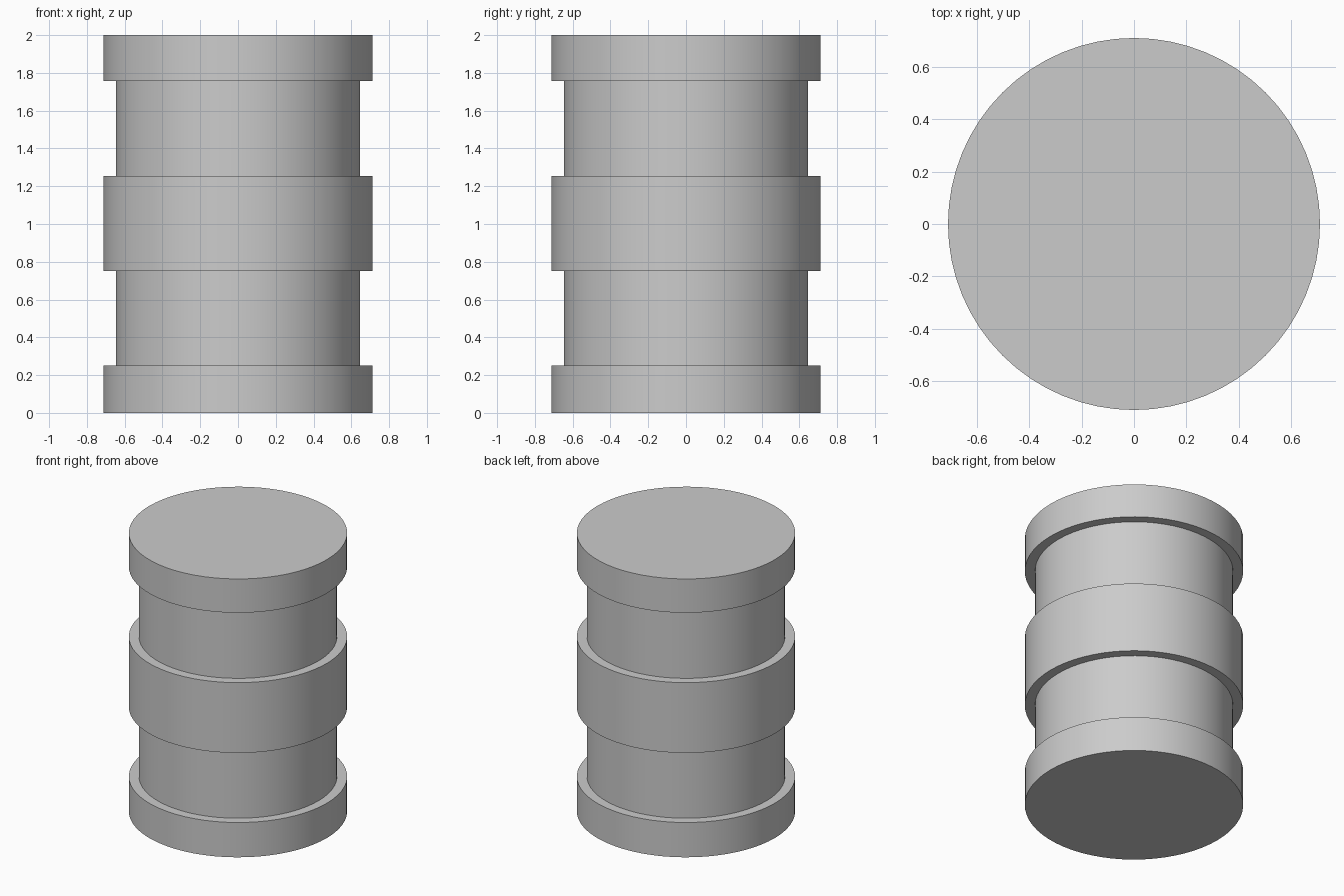
import bpy
import bmesh
import math

cube = bpy.data.objects.get("Cube")
if cube:
    bpy.data.objects.remove(cube, do_unlink=True)

SEGMENTS = 64
BAND_RADIUS = 0.711
BODY_RADIUS = 0.645

grey = bpy.data.materials.new("plain grey")
grey.use_nodes = True
colour = (0.6, 0.6, 0.6, 1)
grey.diffuse_color = colour
grey.node_tree.nodes["Principled BSDF"].inputs["Base Color"].default_value = colour

# Stepped outline of the drum: rims at both ends and a wide middle band
levels = [0, 0.25, 0.75, 1.255, 1.757, 2]
outline = []
for i in range(len(levels) - 1):
    radius = BODY_RADIUS if i % 2 else BAND_RADIUS
    outline += [(radius, levels[i]), (radius, levels[i + 1])]

# Lathe the outline into one closed skin
bm = bmesh.new()
rings = []
for radius, z in outline:
    ring = []
    for s in range(SEGMENTS):
        angle = math.tau * s / SEGMENTS
        ring.append(bm.verts.new((radius * math.cos(angle), radius * math.sin(angle), z)))
    rings.append(ring)
for low, high in zip(rings, rings[1:]):
    for s in range(SEGMENTS):
        t = (s + 1) % SEGMENTS
        bm.faces.new((low[s], low[t], high[t], high[s]))

# Flat lid and base
bm.faces.new(rings[-1])
bm.faces.new(rings[0][::-1])
bmesh.ops.recalc_face_normals(bm, faces=bm.faces)

mesh = bpy.data.meshes.new("banded_drum")
bm.to_mesh(mesh)
bm.free()
mesh.materials.append(grey)
drum = bpy.data.objects.new("banded_drum", mesh)
bpy.context.collection.objects.link(drum)

# Smooth round walls, crisp steps
bpy.ops.object.select_all(action="DESELECT")
drum.select_set(True)
bpy.context.view_layer.objects.active = drum
bpy.ops.object.shade_smooth_by_angle(angle=math.radians(30))
